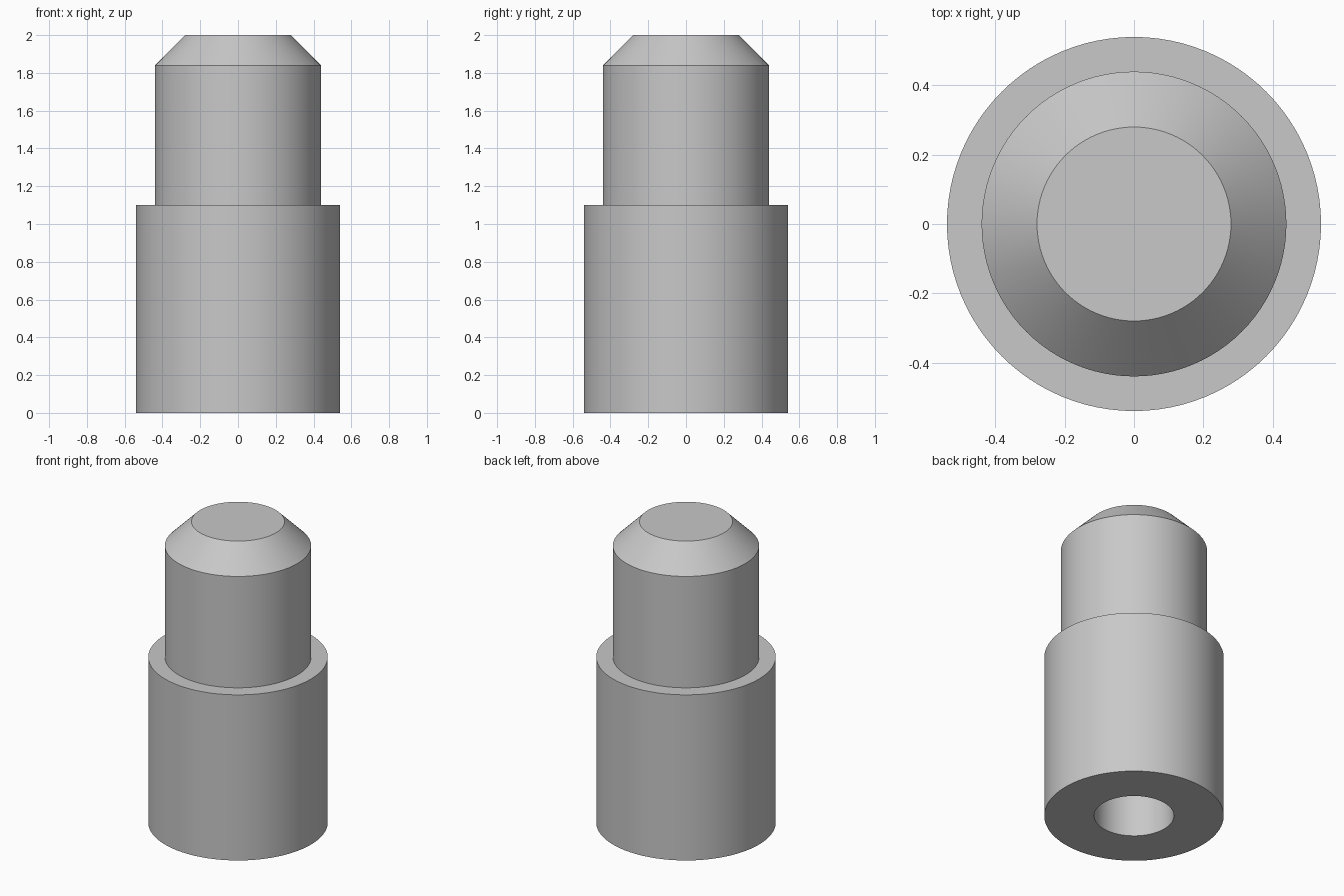
import bpy
import bmesh
import math

cube = bpy.data.objects.get("Cube")
if cube:
    bpy.data.objects.remove(cube, do_unlink=True)

SIDES = 96

steel = bpy.data.materials.new("plain grey")
steel.use_nodes = True
grey = (0.58, 0.58, 0.58, 1.0)
steel.diffuse_color = grey
steel.node_tree.nodes["Principled BSDF"].inputs["Base Color"].default_value = grey


def lathe(name, profile):
    """Spin a (radius, z) profile about z; it starts and ends on the axis."""
    bm = bmesh.new()
    verts = [bm.verts.new((r, 0, z)) for r, z in profile]
    edges = [bm.edges.new(pair) for pair in zip(verts, verts[1:])]
    bmesh.ops.spin(bm, geom=verts + edges, cent=(0, 0, 0), axis=(0, 0, 1),
                   angle=math.tau, steps=SIDES, use_merge=True)
    bmesh.ops.remove_doubles(bm, verts=bm.verts, dist=0.0001)
    bmesh.ops.recalc_face_normals(bm, faces=bm.faces)
    mesh = bpy.data.meshes.new(name)
    bm.to_mesh(mesh)
    bm.free()
    mesh.materials.append(steel)
    obj = bpy.data.objects.new(name, mesh)
    bpy.context.collection.objects.link(obj)
    bpy.ops.object.select_all(action="DESELECT")
    obj.select_set(True)
    bpy.context.view_layer.objects.active = obj
    bpy.ops.object.shade_smooth_by_angle(angle=math.radians(30))
    return obj


# Stepped pin: blind bore in the base, wide shank, narrow neck, chamfered tip
lathe("stepped_pin", [
    (0, 1.1), (0.24, 1.1), (0.24, 0),
    (0.54, 0), (0.54, 1.1),
    (0.44, 1.1), (0.44, 1.84),
    (0.28, 2.0), (0, 2.0),
])
